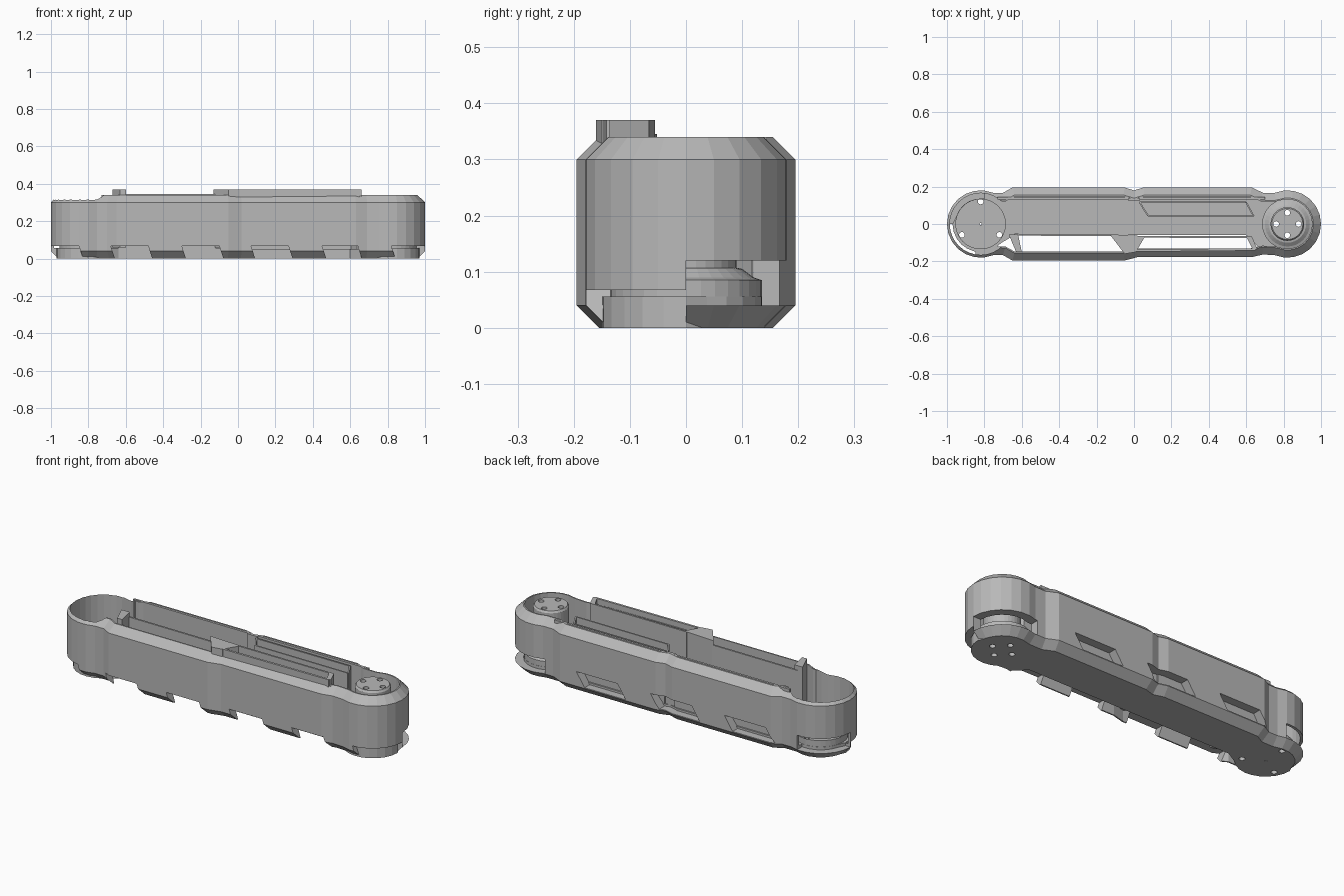
import bpy, bmesh, math

if "Cube" in bpy.data.objects:
    bpy.data.objects.remove(bpy.data.objects["Cube"])

GREY = bpy.data.materials.new("plain grey")
GREY.diffuse_color = (0.48, 0.48, 0.48, 1)
GREY.use_nodes = True
GREY.node_tree.nodes["Principled BSDF"].inputs["Base Color"].default_value = GREY.diffuse_color


def loft(name, rings, closed=False):
    """Skin a stack of equal-sized rings; cap the ends or join them up."""
    bm = bmesh.new()
    vs = [[bm.verts.new(p) for p in r] for r in rings]
    n = len(vs[0])
    pairs = list(zip(vs, vs[1:])) + ([(vs[-1], vs[0])] if closed else [])
    for a, b in pairs:
        for i in range(n):
            j = (i + 1) % n
            bm.faces.new((a[i], a[j], b[j], b[i]))
    if not closed:
        bm.faces.new(vs[0][::-1])
        bm.faces.new(vs[-1])
    bmesh.ops.recalc_face_normals(bm, faces=bm.faces)
    me = bpy.data.meshes.new(name)
    bm.to_mesh(me)
    bm.free()
    me.materials.append(GREY)
    ob = bpy.data.objects.new(name, me)
    bpy.context.collection.objects.link(ob)
    return ob


def at_z(pts, z):
    return [(x, y, z) for x, y in pts]


def prism(name, pts, z0, z1):
    return loft(name, [at_z(pts, z0), at_z(pts, z1)])


def side_prism(name, pts, y0, y1):
    return loft(name, [[(x, y, z) for x, z in pts] for y in (y0, y1)])


def arc(cx, r, a0, a1, n):
    out = []
    for i in range(n + 1):
        a = math.radians(a0 + (a1 - a0) * i / n)
        out.append((cx + r * math.cos(a), r * math.sin(a)))
    return out


def circle(cx, cy, r, n=32):
    return [(cx + r * math.cos(2 * math.pi * i / n),
             cy + r * math.sin(2 * math.pi * i / n)) for i in range(n)]


def inset(pts, d):
    """Move a counter-clockwise outline inwards by d."""
    out, n = [], len(pts)
    for i in range(n):
        (ax, ay), (bx, by), (cx, cy) = pts[i - 1], pts[i], pts[(i + 1) % n]
        l1, l2 = math.hypot(bx - ax, by - ay), math.hypot(cx - bx, cy - by)
        n1 = (-(by - ay) / l1, (bx - ax) / l1)
        n2 = (-(cy - by) / l2, (cx - bx) / l2)
        k = d / (1 + n1[0] * n2[0] + n1[1] * n2[1])
        out.append((bx + k * (n1[0] + n2[0]), by + k * (n1[1] + n2[1])))
    return out


def cut(target, cutters):
    """Subtract every cutter, then remove the cutters."""
    for c in cutters:
        m = target.modifiers.new("cut", 'BOOLEAN')
        m.object, m.operation, m.solver = c, 'DIFFERENCE', 'EXACT'
    bpy.context.view_layer.update()
    dg = bpy.context.evaluated_depsgraph_get()
    me = bpy.data.meshes.new_from_object(target.evaluated_get(dg))
    target.modifiers.clear()
    target.data = me
    for c in cutters:
        bpy.data.objects.remove(c)


# Outline: two round ends, slightly waisted long sides
END = 0.82
outline = (arc(END, 0.18, -112, 112, 14)
           + [(0.69, 0.167), (0.63, 0.195), (0.05, 0.195), (0.0, 0.18),
              (-0.05, 0.195), (-0.65, 0.195), (-0.70, 0.167)]
           + arc(-END, 0.18, 68, 292, 14)
           + [(-0.70, -0.167), (-0.65, -0.195), (-0.05, -0.195),
              (0.02, -0.177), (0.63, -0.177), (0.69, -0.163)])

# Outer shell with chamfered rims
shell = loft("outer_shell", [at_z(inset(outline, d), z) for d, z in (
    (0.04, 0), (0, 0.04), (0, 0.3), (0.04, 0.34), (0.047, 0.34), (0.047, 0))],
    closed=True)

cutters = []
# Slots between the teeth along the lower front edge
for a, b in ((-1.1, -0.85), (-0.68, -0.48), (-0.30, -0.10),
             (0.07, 0.27), (0.45, 0.64), (0.82, 1.1)):
    cutters.append(side_prism("slot_cutter", [
        (a + 0.025, -0.01), (b + 0.025, -0.01), (b, 0.067), (a, 0.067)], -0.3, 0))
# Slanted windows in the back wall
for x in (0.38, -0.07, -0.52):
    cutters.append(side_prism("window_cutter", [
        (x - 0.15, 0.045), (x + 0.10, 0.045), (x + 0.15, 0.12), (x - 0.10, 0.12)],
        0.1, 0.3))
# Openings in the back half of both ends
for a, b in ((-1.1, -0.80), (0.74, 1.1)):
    cutters.append(prism("opening_cutter", [(a, 0), (b, 0), (b, 0.3), (a, 0.3)],
                         0.04, 0.12))
# Round bore at the left end
cutters.append(prism("bore_cutter", circle(-END, 0, 0.165), 0.056, 0.5))
cut(shell, cutters)

# Floor: follows the shell at the back, stepped in along the front
inner = inset(outline, 0.043)
back = [p for p in inner if p[1] > 0.005]
floor_pts = (back + arc(-END, 0.15, 180, 318, 9)
             + [(-0.64, -0.06), (0.60, -0.06), (0.66, -0.12)]
             + arc(END, 0.15, 235, 360, 8))
floor = prism("floor", floor_pts, 0, 0.056)

# Round pad on the floor at the left end
pad = prism("left_pad", circle(-END, 0, 0.135), 0.05, 0.09)

# Post with a stepped foot at the right end
post = loft("right_post", [at_z(circle(END, 0, r), z) for r, z in (
    (0.135, 0.05), (0.135, 0.085), (0.12, 0.09), (0.1, 0.105), (0.09, 0.107),
    (0.09, 0.33), (0.083, 0.34))])


def holes(spots):
    return [prism("hole_cutter", circle(x, y, r, 16), -0.1, 0.5) for x, y, r in spots]


left_holes = [(-END, 0.12, 0.015), (-0.92, -0.058, 0.015), (-0.72, -0.058, 0.015),
              (-END, 0, 0.006)]
right_holes = [(END + dx, dy, 0.015)
               for dx, dy in ((0.06, 0), (-0.06, 0), (0, 0.06), (0, -0.06))]
cut(floor, holes(left_holes + right_holes))
cut(pad, holes(left_holes))
cut(post, holes(right_holes))


def sheet(name, a, b, z1, t=0.01, z0=0.05):
    """Thin upright divider from a to b."""
    dx, dy = b[0] - a[0], b[1] - a[1]
    k = t / 2 / math.hypot(dx, dy)
    nx, ny = -dy * k, dx * k
    return prism(name, [(a[0] - nx, a[1] - ny), (b[0] - nx, b[1] - ny),
                        (b[0] + nx, b[1] + ny), (a[0] + nx, a[1] + ny)], z0, z1)


# Dividers along the front pockets
sheet("front_left_divider", (-0.64, -0.057), (-0.12, -0.06), 0.345)
sheet("front_right_divider", (0.04, -0.068), (0.62, -0.07), 0.37)
sheet("front_right_rail", (0.0, -0.142), (0.65, -0.136), 0.37, 0.012, 0.28)

# Blocks that tie the front dividers to the wall
prism("middle_block", [(-0.05, -0.16), (0.01, -0.15), (0.06, -0.065), (-0.13, -0.055)],
      0.06, 0.37)
prism("left_block", [(-0.63, -0.15), (-0.60, -0.15), (-0.62, -0.055), (-0.67, -0.055)],
      0.06, 0.37)
prism("right_block", [(0.635, -0.136), (0.66, -0.136), (0.63, -0.066), (0.60, -0.066)],
      0.05, 0.37)

# Slanted pocket on the back side
pocket = [(0.03, 0.115), (0.60, 0.115), (0.64, 0.042), (0.075, 0.045)]
for i in range(4):
    sheet("back_pocket_wall", pocket[i - 1], pocket[i], 0.335, 0.008)

# Liner against the back wall
for a, b in (((-0.73, 0.138), (-0.03, 0.138)), ((-0.03, 0.13), (0.03, 0.13)),
             ((0.03, 0.138), (0.70, 0.138))):
    sheet("back_liner", a, b, 0.34, 0.012)
